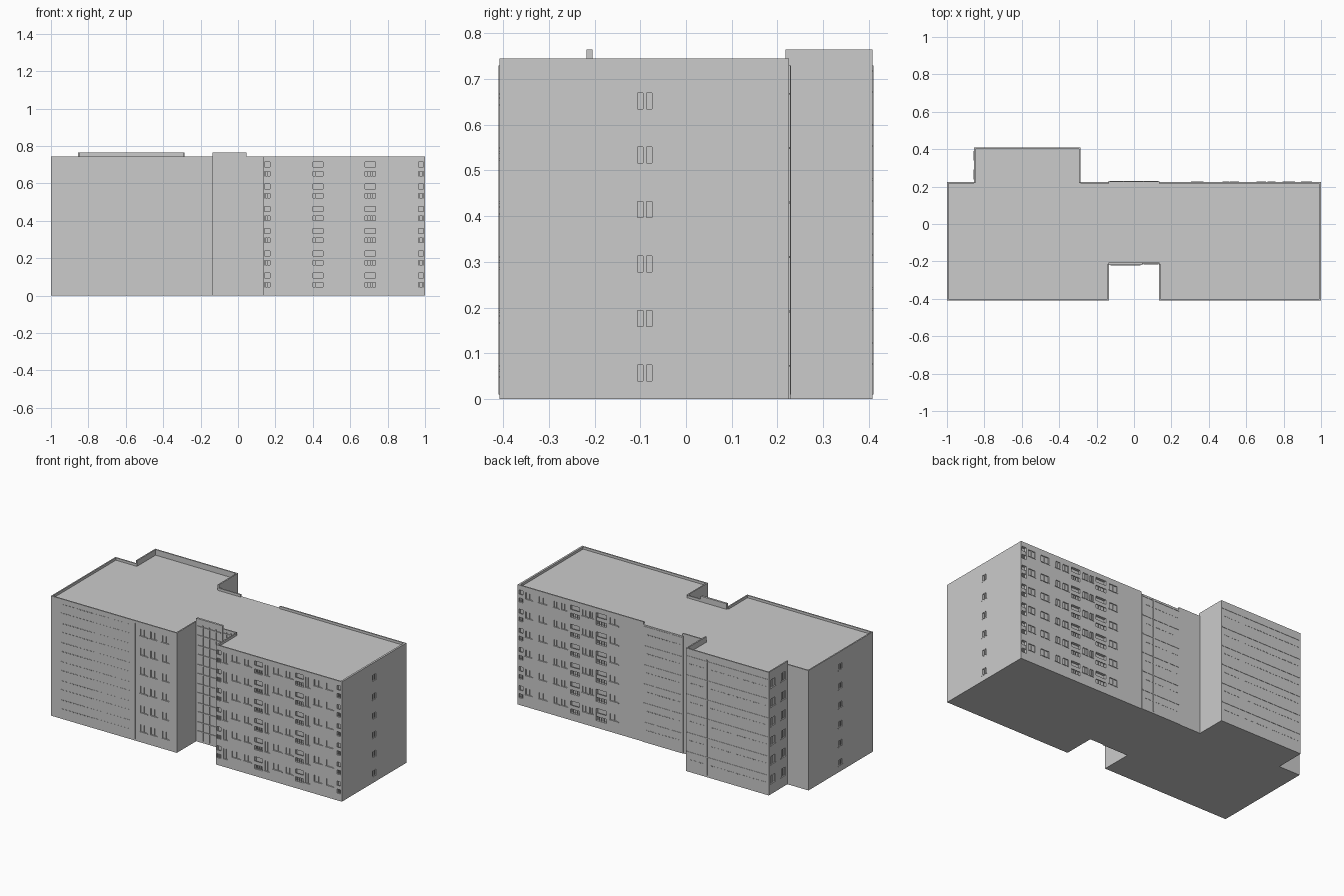
import bpy, bmesh

if "Cube" in bpy.data.objects:
    bpy.data.objects.remove(bpy.data.objects["Cube"])

ROOF, TOP, HIGH, T = 0.73, 0.745, 0.765, 0.008
FLOORS = [0.045 + 0.119 * i for i in range(6)]


def box(bm, x0, x1, y0, y1, z0, z1):
    r = bmesh.ops.create_cube(bm, size=1)
    for v in r['verts']:
        v.co.x = x1 if v.co.x > 0 else x0
        v.co.y = y1 if v.co.y > 0 else y0
        v.co.z = z1 if v.co.z > 0 else z0


def panel(bm, face, u0, u1, z0, z1, inner, outer):
    """Box on a facade; face = (axis of normal, plane, sign), depths run outward."""
    axis, p, s = face
    a, b = sorted((p + s * inner, p + s * outer))
    if axis == 'y':
        box(bm, u0, u1, a, b, z0, z1)
    else:
        box(bm, a, b, u0, u1, z0, z1)


def finish(bm, name):
    bmesh.ops.recalc_face_normals(bm, faces=bm.faces)
    me = bpy.data.meshes.new(name)
    bm.to_mesh(me)
    bm.free()
    ob = bpy.data.objects.new(name, me)
    bpy.context.collection.objects.link(ob)
    return ob


FRONT, BACK, NOTCH = ('y', -0.408, -1), ('y', 0.225, 1), ('y', -0.213, -1)
ANNEX, ANNEX_L = ('y', 0.408, 1), ('x', -0.855, -1)
LEFT, RIGHT, CORE = ('x', -1, -1), ('x', 1, 1), ('y', 0.228, 1)

# main body from the footprint
outline = [(-1, -.408), (-.135, -.408), (-.135, -.213), (.135, -.213), (.135, -.408), (1, -.408),
           (1, .225), (-.285, .225), (-.285, .408), (-.855, .408), (-.855, .225), (-1, .225)]
bm = bmesh.new()
f = bm.faces.new([bm.verts.new((x, y, 0)) for x, y in outline])
r = bmesh.ops.extrude_face_region(bm, geom=[f])
for v in r['geom']:
    if isinstance(v, bmesh.types.BMVert):
        v.co.z = ROOF
body = finish(bm, "building_body")

# parapets around the roof
bm = bmesh.new()
for x0, x1, y0, y1, z in [
        (-1, -.135, -.408, -.408 + T, TOP), (.135, 1, -.408, -.408 + T, TOP),
        (-1, -1 + T, -.408 + T, .225 - T, TOP), (1 - 1.5 * T, 1, -.408 + T, .225 - T, TOP),
        (-.135 - T, -.135, -.408 + T, -.213, TOP), (.135, .135 + T, -.408 + T, -.213, TOP),
        (.045, .135, -.213, -.213 + T, TOP), (.135, 1, .225 - T, .225, TOP),
        (-.285, -.135, .225 - T, .225, TOP), (-1, -.855, .225 - T, .225, TOP),
        (-.855, -.855 + T, .218, .408, HIGH), (-.285 - T, -.285, .218, .408, HIGH),
        (-.855 + T, -.285 - T, .408 - T, .408, HIGH)]:
    box(bm, x0, x1, y0, y1, ROOF, z)
finish(bm, "roof_parapet")

cut, rail, sill, trim = (bmesh.new() for _ in range(4))


def window(face, u, w, z, h):
    """Shallow recess with a mullion and a thin sill."""
    panel(cut, face, u, u + w, z, z + h, -.006, .02)
    panel(rail, face, u + w * .5 - .0015, u + w * .5 + .0015, z, z + h, -.007, -.002)
    panel(sill, face, u - .006, u + w + .006, z - .004, z, -.002, .002)


def balcony(face, u0, u1, z):
    """Recess with a parapet panel and slim bars."""
    panel(cut, face, u0, u1, z, z + .075, -.016, .02)
    panel(rail, face, u0, u1, z + .025, z + .048, -.006, -.001)
    n = 4
    for k in range(1, n):
        u = u0 + (u1 - u0) * k / n
        panel(rail, face, u - .001, u + .001, z, z + .025, -.005, -.002)


def dashes(face, u0, u1, z, n):
    step = (u1 - u0) / n
    for k in range(n):
        panel(sill, face, u0 + k * step, u0 + (k + .6) * step, z, z + .004, -.002, .0015)


for z in FLOORS:
    # front right wing: balconies and windows between
    for u0, u1 in [(.142, .17), (.4, .455), (.68, .735), (.965, .992)]:
        balcony(FRONT, u0, u1, z)
    for u in (.185, .47, .75):
        window(FRONT, u, .03, z + .005, .065)
        window(FRONT, u + .06, .055, z + .03, .04)
        window(FRONT, u + .145, .045, z + .03, .04)

    # front left wing: window bay and dashed ledges
    for u in (-.385, -.315, -.235):
        window(FRONT, u, .045, z + .02, .045)
    dashes(FRONT, -.93, -.45, z + .015, 20)
    dashes(FRONT, -.93, -.45, z + .07, 20)

    # back of right wing
    for u0, u1 in [(.962, .992), (.575, .637), (.39, .46)]:
        balcony(BACK, u0, u1, z)
    for u, w in [(.90, .045), (.80, .055), (.72, .03), (.66, .04), (.52, .035), (.48, .025), (.31, .055)]:
        window(BACK, u, w, z + .03, .04)

    # rear annex: floor bands, dashed ledges, side windows
    panel(trim, ANNEX, -.85, -.29, z + .076, z + .08, -.002, .002)
    dashes(ANNEX, -.84, -.445, z + .03, 18)
    dashes(ANNEX, -.41, -.30, z + .03, 5)
    for u in (.245, .345):
        window(ANNEX_L, u, .04, z + .02, .05)

    # end walls: small paired windows with a sill
    for face in (LEFT, RIGHT):
        for u in (-.106, -.086):
            panel(cut, face, u, u + .012, z - .005, z + .03, -.006, .02)
        panel(sill, face, -.113, -.067, z - .011, z - .007, -.002, .001)

    # stair core glazing, back and front
    panel(trim, CORE, -.13, .13, z + .076, z + .081, -.001, .002)
    dashes(CORE, -.12, .12, z + .03, 10)
    for dz in (.02, .076):
        panel(trim, NOTCH, .05, .132, z + dz, z + dz + .005, -.001, .004)
        panel(trim, NOTCH, -.125, .035, z + dz, z + dz + .005, .004, .009)

# vertical joints and mullions
panel(trim, FRONT, -.424, -.42, .01, ROOF, -.001, .002)
panel(trim, ANNEX, -.432, -.428, .01, ROOF, -.001, .002)
for u in (-.06, .05):
    panel(trim, CORE, u, u + .004, .01, ROOF, -.001, .002)
for u in (-.09, -.045, 0):
    panel(trim, NOTCH, u, u + .004, .01, ROOF, .004, .009)
for u in (.07, .1):
    panel(trim, NOTCH, u, u + .004, .01, ROOF, -.001, .004)

finish(rail, "balcony_rails_and_mullions")
finish(sill, "window_sills")
finish(trim, "facade_bands")

# projecting core panels front and back
bm = bmesh.new()
box(bm, -.135, .045, -.218, -.205, 0, HIGH)
finish(bm, "entrance_core_panel")
bm = bmesh.new()
box(bm, -.14, .135, .22, .228, 0, ROOF)
finish(bm, "rear_core_panel")

# cut all recesses
cutter = finish(cut, "recess_cutter")
mod = body.modifiers.new("recesses", 'BOOLEAN')
mod.operation, mod.solver, mod.object = 'DIFFERENCE', 'EXACT', cutter
bpy.context.view_layer.objects.active = body
body.select_set(True)
bpy.ops.object.modifier_apply(modifier=mod.name)
bpy.data.objects.remove(cutter)
